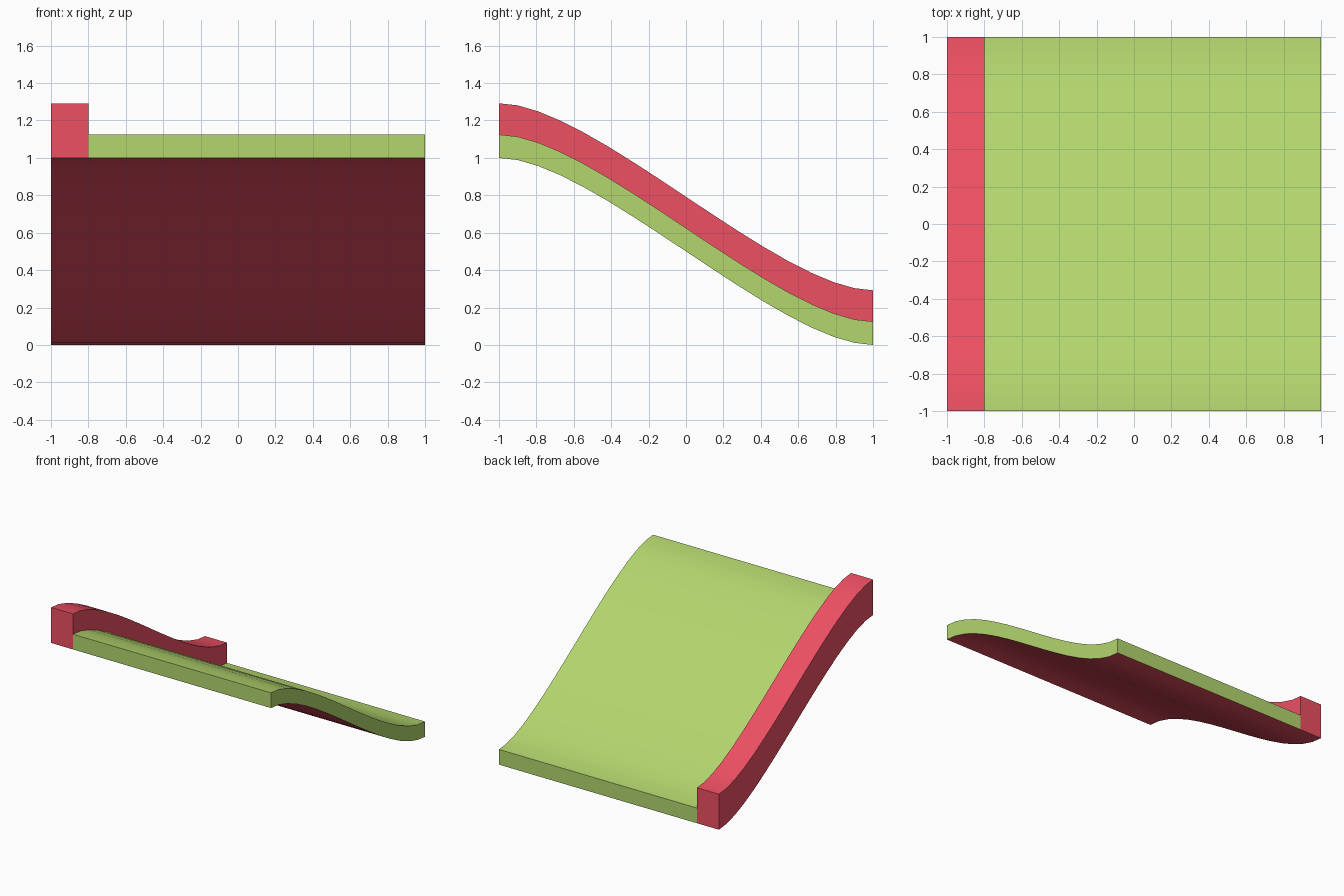
import bpy, bmesh

if "Cube" in bpy.data.objects:
    bpy.data.objects.remove(bpy.data.objects["Cube"])

STEPS = 16
HANDLE = 0.5


def material(name, rgb):
    m = bpy.data.materials.new(name)
    m.diffuse_color = (*rgb, 1)
    m.use_nodes = True
    m.node_tree.nodes["Principled BSDF"].inputs["Base Color"].default_value = m.diffuse_color
    return m


GREEN = material("green", (0.45, 0.67, 0.155))
RED = material("red", (0.85, 0.08, 0.125))


def slope_point(t):
    """S-shaped Bezier slope: high at the front, low at the back."""
    def bez(a, b, c, d):
        s = 1 - t
        return a*s**3 + 3*b*s*s*t + 3*c*s*t*t + d*t**3
    return bez(-1, -1 + HANDLE, 1 - HANDLE, 1), bez(1, 1, 0, 0)


def sweep(name, profile, skip, mats, underside=0):
    """Carry an (x, z) section down the slope, leaving out the hidden joint edge."""
    bm = bmesh.new()
    rings = []
    for i in range(STEPS + 1):
        y, z = slope_point(i / STEPS)
        rings.append([bm.verts.new((px, y, z + pz)) for px, pz in profile])
    n = len(profile)
    for a, b in zip(rings, rings[1:]):
        for k in range(n):
            if k != skip:
                j = (k + 1) % n
                f = bm.faces.new((a[k], b[k], b[j], a[j]))
                f.material_index = underside if k == 0 else 0
    bm.faces.new(rings[0])
    bm.faces.new(rings[-1][::-1])
    bmesh.ops.recalc_face_normals(bm, faces=bm.faces)
    # an underside must face down
    if next(f for f in bm.faces).normal.z > 0:
        bmesh.ops.reverse_faces(bm, faces=bm.faces)
    me = bpy.data.meshes.new(name)
    bm.to_mesh(me)
    bm.free()
    for m in mats:
        me.materials.append(m)
    ob = bpy.data.objects.new(name, me)
    bpy.context.collection.objects.link(ob)
    bpy.context.view_layer.objects.active = ob
    ob.select_set(True)
    bpy.ops.object.shade_smooth_by_angle()
    ob.select_set(False)


# Sloping road deck with a red underside
sweep("deck", [(-0.8, 0), (1, 0), (1, 0.125), (-0.8, 0.125)], 3, [GREEN, RED], 1)

# Raised kerb along the left edge
sweep("kerb", [(-1, 0), (-0.8, 0), (-0.8, 0.125), (-0.8, 0.292), (-1, 0.292)], 1, [RED])
